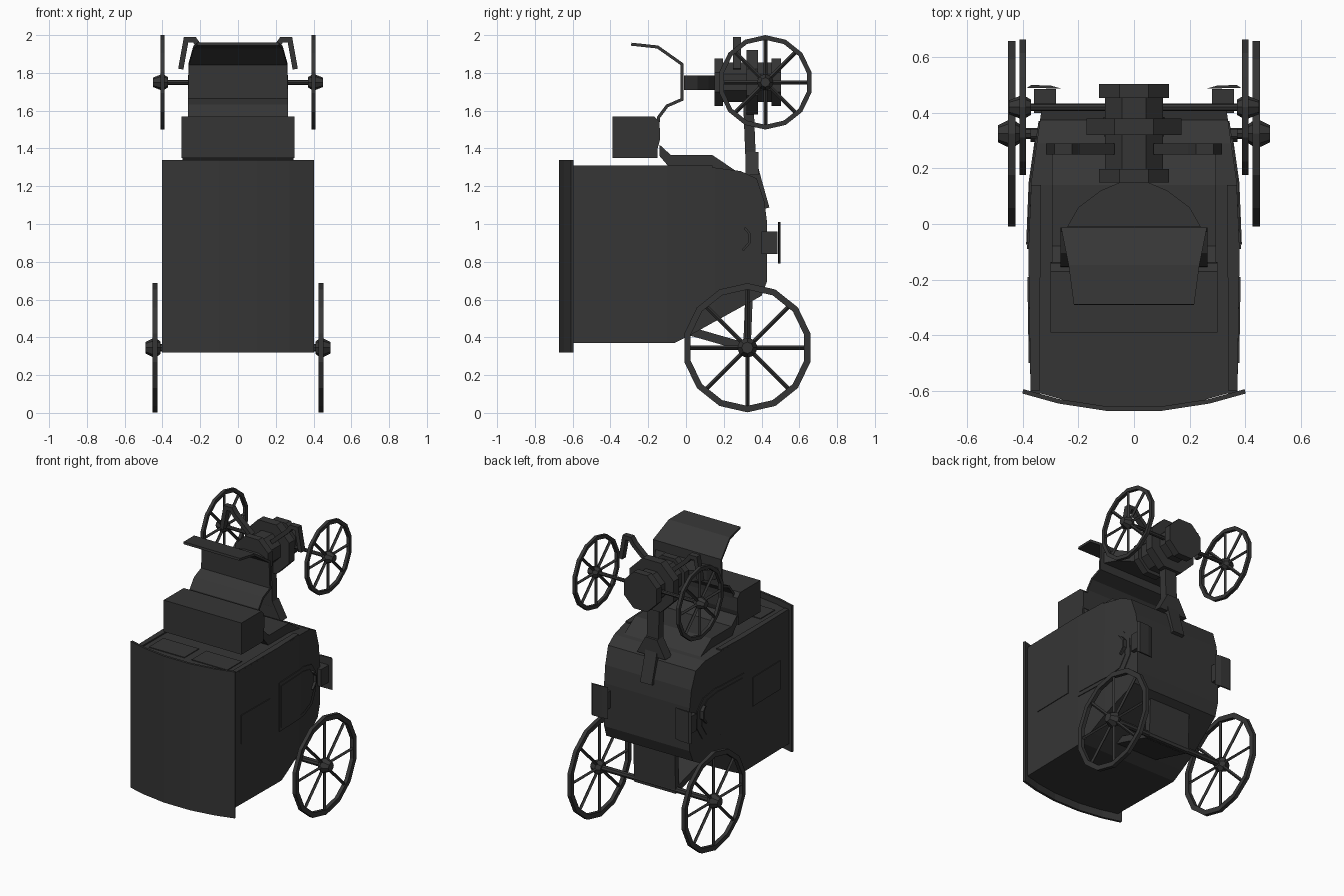
import bpy, bmesh, math
from mathutils import Vector, Matrix

if "Cube" in bpy.data.objects:
    bpy.data.objects.remove(bpy.data.objects["Cube"])

MAT = bpy.data.materials.new("charcoal")
MAT.diffuse_color = (0.036, 0.036, 0.036, 1)
MAT.use_nodes = True
MAT.node_tree.nodes["Principled BSDF"].inputs["Base Color"].default_value = MAT.diffuse_color


def finish(name, bm):
    bmesh.ops.recalc_face_normals(bm, faces=bm.faces)
    me = bpy.data.meshes.new(name)
    bm.to_mesh(me)
    bm.free()
    me.materials.append(MAT)
    ob = bpy.data.objects.new(name, me)
    bpy.context.collection.objects.link(ob)
    return ob


def prism(name, pts, axis, a, b, cuts=(), width=None):
    """Extrude a 2D outline along axis; optional y cuts and x width rule."""
    bm = bmesh.new()
    put = {'x': lambda p, t: (t, p[0], p[1]),
           'y': lambda p, t: (p[0], t, p[1]),
           'z': lambda p, t: (p[0], p[1], t)}[axis]
    lo = [bm.verts.new(put(p, a)) for p in pts]
    hi = [bm.verts.new(put(p, b)) for p in pts]
    bm.faces.new(lo)
    bm.faces.new(hi)
    for i in range(len(pts)):
        j = (i + 1) % len(pts)
        bm.faces.new((lo[i], lo[j], hi[j], hi[i]))
    for c in cuts:
        bmesh.ops.bisect_plane(bm, geom=bm.verts[:] + bm.edges[:] + bm.faces[:],
                               plane_co=(0, c, 0), plane_no=(0, 1, 0))
    if width:
        for v in bm.verts:
            v.co.x = math.copysign(width(v.co), v.co.x)
    return finish(name, bm)


def strip(path, t):
    """Outline of a polyline with thickness t."""
    P = [Vector(p) for p in path]
    left, right = [], []
    for i, p in enumerate(P):
        d1 = (P[i] - P[i - 1]).normalized() if i else (P[1] - P[0]).normalized()
        d2 = (P[i + 1] - P[i]).normalized() if i < len(P) - 1 else d1
        d = (d1 + d2).normalized()
        n = Vector((-d.y, d.x)) * (t / 2 / max(0.5, d.dot(d1)))
        left.append(p + n)
        right.append(p - n)
    return left + right[::-1]


def rod(name, p, q, r1, r2=None, n=8, turn=0.0):
    p, q = Vector(p), Vector(q)
    bm = bmesh.new()
    bmesh.ops.create_cone(bm, cap_ends=True, segments=n, radius1=r1,
                          radius2=r1 if r2 is None else r2, depth=(q - p).length)
    m = Matrix.Translation((p + q) / 2) @ (q - p).to_track_quat('Z', 'Y').to_matrix().to_4x4()
    bm.transform(m @ Matrix.Rotation(turn, 4, 'Z'))
    return finish(name, bm)


def box(name, x0, x1, y0, y1, z0, z1):
    return prism(name, [(x0, y0), (x1, y0), (x1, y1), (x0, y1)], 'z', z0, z1)


def lerp(v, table):
    for (a, wa), (b, wb) in zip(table, table[1:]):
        if v <= b:
            return wa + (wb - wa) * max(0, v - a) / (b - a)
    return table[-1][1]


def wheel(name, x, y, z, r, rim, thick, hub):
    s = math.copysign(1, x)
    n = 14
    bm = bmesh.new()
    rings = []
    for rad, dx in ((r, -1), (r, 1), (r - rim, 1), (r - rim, -1)):
        rings.append([bm.verts.new((x + dx * thick / 2,
                                    y + rad * math.sin(2 * math.pi * i / n),
                                    z + rad * math.cos(2 * math.pi * i / n))) for i in range(n)])
    for k in range(4):
        A, B = rings[k], rings[(k + 1) % 4]
        for i in range(n):
            bm.faces.new((A[i], A[i - 1], B[i - 1], B[i]))
    finish(name + "_rim", bm)
    for i in range(8):
        a = i * math.pi / 4
        c, d = math.cos(a), math.sin(a)
        rod(name + "_spoke", (x, y + c * 0.01, z + d * 0.01),
            (x, y + c * (r - rim * .8), z + d * (r - rim * .8)), 0.011, n=4)
    rod(name + "_hub_outer", (x, y, z), (x + s * .05, y, z), hub, hub * .55)
    rod(name + "_hub_inner", (x - s * .03, y, z), (x, y, z), hub * .6, hub)


# Body tub, tapering in plan
BW = [(-.62, .372), (-.1, .38), (.15, .37), (.43, .33)]
body_w = lambda co: lerp(co.y, BW)
prism("body", [(-.61, .37), (-.06, .37), (.02, .41), (.40, .62), (.43, .70), (.43, 1.0),
               (.415, 1.12), (.375, 1.24), (.29, 1.28), (.14, 1.30), (-.61, 1.30)],
      'x', -1, 1, (-.35, -.1, .02, .15, .3), body_w)

# Curved outer plate with its filler
arc = [(-.4, -.602), (-.27, -.638), (-.1, -.664), (.1, -.664), (.27, -.638), (.4, -.602)]
prism("roof_plate", strip(arc, .016), 'z', .32, 1.34)
prism("roof_filler", [(-.37, -.6)] + [(x * .92, y + .004) for x, y in arc[1:-1]] + [(.37, -.6)],
      'z', .37, 1.30)

# Side panels: raised frames following the body taper
door = [(-.09, 1.06), (.2, 1.06), (.31, 1.03), (.365, .96), (.37, .84), (.32, .75), (.21, .72), (-.09, .72)]
for s in (-1, 1):
    def shell(off):
        return lambda co: body_w(co) + off
    for nm, pts, off in (("door_panel", door, .005),
                         ("door_inset", [(y * .88 + .005, .89 + (z - .89) * .85) for y, z in door], .009),
                         ("side_window", [(-.5, .79), (-.19, .79), (-.19, .99), (-.5, .99)], .005)):
        ob = prism(nm, pts, 'x', 0, 1, (-.1, .02, .15, .3))
        for v in ob.data.vertices:
            v.co.x = s * (body_w(v.co) + off if v.co.x > .5 else .3)
        if s < 0:
            ob.data.flip_normals()
    # Steps and handles
    prism("step_stem", [(s * .28, .84), (s * .36, .84), (s * .36, .96), (s * .28, .96)], 'y', .40, .485)
    prism("step_plate", [(s * .26, .487), (s * .385, .49), (s * .37, .50), (s * .30, .498)], 'z', .79, 1.01)
    prism("handle", strip([(.30, .86), (.335, .90), (.335, .95), (.31, .98)], .012), 'x',
          s * .34, s * .372)
    # Upper end windows
    box("end_window", s * .165 - .137, s * .165 + .137, -.55, -.39, 1.29, 1.305)
    # Top rim
    prism("end_rim", [(s * .34, -.6), (s * .372, -.6), (s * .38, -.1), (s * .37, .14), (s * .335, .14)],
          'z', 1.28, 1.309)

# Boot and bench
prism("boot", [(-.14, 1.36), (-.08, 1.29), (.28, 1.27), (.14, 1.365), (-.08, 1.365), (-.14, 1.42)],
      'x', -.295, .295)
prism("bench", [(-.39, 1.35), (-.15, 1.35), (-.15, 1.40), (-.137, 1.45), (-.14, 1.54), (-.17, 1.57),
                (-.39, 1.57)], 'x', -.30, .30)

# Footboard and dash
FW = [(-.30, .215), (-.15, .235), (0.0, .265)]
foot = [(-.15, 1.50), (-.145, 1.565), (-.10, 1.625), (-.02, 1.66), (-.02, 1.845), (-.15, 1.937), (-.29, 1.952)]
prism("footboard", strip(foot, .016), 'x', -1, 1, (),
      lambda co: .265 if co.z < 1.8 else lerp(co.y, FW))

# Turntable bracket between footboard and drum
prism("bracket", [(-.24, -.01), (-.2, .06), (-.12, .12), (-.05, .15), (.05, .15), (.12, .12),
                  (.2, .06), (.24, -.01)], 'z', 1.71, 1.785)

# Octagonal drum
t = math.pi / 8
for nm, a, b, r in (("drum", .16, .49, .113), ("drum_flange", .15, .197, .137),
                    ("drum_flange", .453, .503, .137), ("drum_band", .32, .38, .185)):
    rod(nm, (0, a, 1.75), (0, b, 1.75), r, turn=t)

# Perch from body to drum
prism("perch", strip([(.33, 1.65), (.342, 1.35), (.37, 1.24), (.415, 1.08)], .055), 'x', -.045, .045)
prism("perch_foot", [(-.11, 1.26), (.11, 1.26), (.045, 1.38), (-.045, 1.38)], 'y', .315, .385)
for s in (-1, 1):
    # Bent side arms
    prism("side_arm", strip([(s * .08, 1.83), (s * .205, 1.94), (s * .23, 1.975), (s * .275, 1.975),
                             (s * .303, 1.82)], .028), 'y', .25, .29)
    # Wheels
    wheel("small_wheel", s * .40, .42, 1.75, .25, .025, .022, .045)
    wheel("large_wheel", s * .44, .325, .345, .342, .034, .026, .055)

# Axles
rod("small_axle", (-.41, .42, 1.75), (.41, .42, 1.75), .013)
rod("large_axle", (-.44, .325, .345), (.44, .325, .345), .02)

# Large axle carrier plates
prism("carrier_plate", strip([(.335, .66), (.322, .325)], .04), 'x', -.16, .16)
prism("carrier_brace", strip([(.03, .43), (.325, .345)], .045), 'x', -.16, .16)
